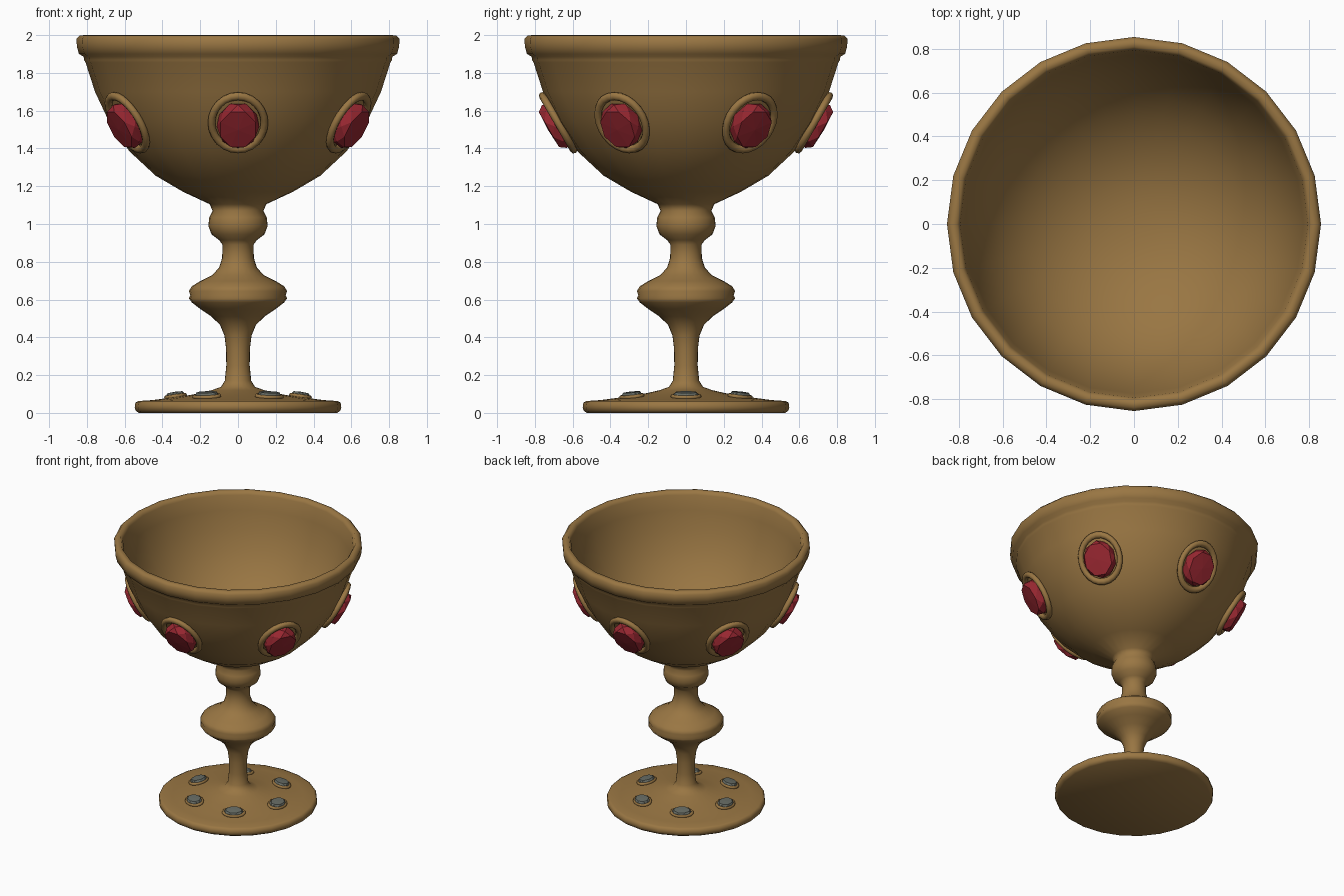
import bpy, bmesh, math
from mathutils import Matrix, Vector

if "Cube" in bpy.data.objects:
    bpy.data.objects.remove(bpy.data.objects["Cube"])


def material(name, rgb):
    m = bpy.data.materials.new(name)
    m.diffuse_color = (*rgb, 1)
    m.use_nodes = True
    m.node_tree.nodes["Principled BSDF"].inputs["Base Color"].default_value = m.diffuse_color
    return m


gold = material("antique gold", (0.32, 0.182, 0.056))
red = material("ruby red", (0.31, 0.02, 0.03))
grey = material("grey green", (0.135, 0.15, 0.13))


def finish(bm, name, mat, smooth=None):
    bmesh.ops.recalc_face_normals(bm, faces=bm.faces)
    me = bpy.data.meshes.new(name)
    bm.to_mesh(me)
    bm.free()
    ob = bpy.data.objects.new(name, me)
    bpy.context.collection.objects.link(ob)
    me.materials.append(mat)
    if smooth:
        bpy.ops.object.select_all(action='DESELECT')
        ob.select_set(True)
        bpy.context.view_layer.objects.active = ob
        bpy.ops.object.shade_smooth_by_angle(angle=math.radians(smooth))
    return ob


def rings(bm, loops, sides, mat=Matrix(), twist=0.0):
    """Lathe (radius, height) pairs; zero radius closes to a point."""
    prev = None
    for k, (r, z) in enumerate(loops):
        if r == 0:
            cur = [bm.verts.new(mat @ Vector((0, 0, z)))]
        else:
            cur = []
            for i in range(sides):
                a = 2 * math.pi * (i + twist * k) / sides
                cur.append(bm.verts.new(mat @ Vector((r * math.cos(a), r * math.sin(a), z))))
        if prev:
            for i in range(sides):
                j = (i + 1) % sides
                if len(prev) == 1:
                    bm.faces.new((prev[0], cur[i], cur[j]))
                elif len(cur) == 1:
                    bm.faces.new((prev[i], prev[j], cur[0]))
                elif twist:
                    bm.faces.new((prev[i], prev[j], cur[i]))
                    bm.faces.new((prev[j], cur[j], cur[i]))
                else:
                    bm.faces.new((prev[i], prev[j], cur[j], cur[i]))
        prev = cur


# Goblet body: foot, stem, knops, bowl and hollow inside in one lathe
profile = [
    (0, 0), (0.525, 0), (0.542, 0.012), (0.547, 0.03), (0.543, 0.055), (0.525, 0.063),
    (0.45, 0.068), (0.39, 0.076), (0.25, 0.095), (0.14, 0.12), (0.09, 0.138),
    (0.07, 0.17), (0.062, 0.25), (0.063, 0.34), (0.072, 0.41), (0.095, 0.465),
    (0.14, 0.51), (0.20, 0.55), (0.245, 0.585), (0.26, 0.607), (0.252, 0.622),
    (0.26, 0.645), (0.245, 0.67), (0.2, 0.698), (0.135, 0.73), (0.1, 0.77),
    (0.084, 0.82), (0.082, 0.89), (0.10, 0.915), (0.14, 0.945), (0.157, 0.99),
    (0.152, 1.035), (0.135, 1.07), (0.15, 1.105), (0.29, 1.17), (0.435, 1.255),
    (0.575, 1.385), (0.682, 1.54), (0.757, 1.7), (0.807, 1.855), (0.815, 1.868),
    (0.817, 1.886), (0.842, 1.9), (0.853, 1.94), (0.855, 1.98), (0.838, 1.998),
    (0.81, 2.0), (0.795, 1.975), (0.775, 1.87), (0.735, 1.73), (0.68, 1.6),
    (0.6, 1.475), (0.5, 1.375), (0.4, 1.305), (0.3, 1.255), (0.2, 1.222),
    (0.1, 1.205), (0, 1.2)]
bm = bmesh.new()
rings(bm, profile, 24)
finish(bm, "goblet_body", gold, 85)


def frame(angle, radius, z, tilt, sx, sy):
    """Local z points out of the surface; tilt lifts it from horizontal."""
    a = math.radians(angle)
    t = math.radians(tilt)
    out = Vector((math.cos(a), math.sin(a), 0))
    n = out * math.cos(t) + Vector((0, 0, math.sin(t)))
    x = Vector((-math.sin(a), math.cos(a), 0))
    y = n.cross(x)
    m = Matrix((x * sx, y * sy, n)).transposed().to_4x4()
    m.translation = out * radius + Vector((0, 0, z))
    return m


def collar(m, name, ring_r, tube, lift):
    """Raised oval collar around a gem."""
    bm = bmesh.new()
    loop = [(ring_r + tube * math.cos(2 * math.pi * i / 8),
             lift + tube * math.sin(2 * math.pi * i / 8)) for i in range(9)]
    rings(bm, loop, 24, m)
    bmesh.ops.remove_doubles(bm, verts=bm.verts, dist=1e-5)
    finish(bm, name, gold, 85)


def gem(m, name, mat, girdle, table, low, mid, high):
    """Eight-sided cut stone with a triangulated crown."""
    bm = bmesh.new()
    rings(bm, [(0, low), (girdle * 0.95, low), (girdle, mid), (table, high),
               (0, high * 1.08)], 8, m, 0.5)
    finish(bm, name, mat)


# Six red gems around the bowl, six grey gems on the foot
for k in range(6):
    m = frame(-90 + 60 * k, 0.67, 1.54, -30, 1.0, 1.16)
    collar(m, f"bowl_gem_collar_{k + 1}", 0.14, 0.02, 0.008)
    m = m @ Matrix.Translation((0, -0.006, 0))
    gem(m, f"bowl_gem_{k + 1}", red, 0.113, 0.1, -0.008, 0.035, 0.068)

    m = frame(60 * k, 0.33, 0.084, 82, 1.0, 0.74)
    collar(m, f"foot_gem_collar_{k + 1}", 0.071, 0.011, 0.004)
    gem(m, f"foot_gem_{k + 1}", grey, 0.068, 0.058, -0.008, 0.012, 0.026)
